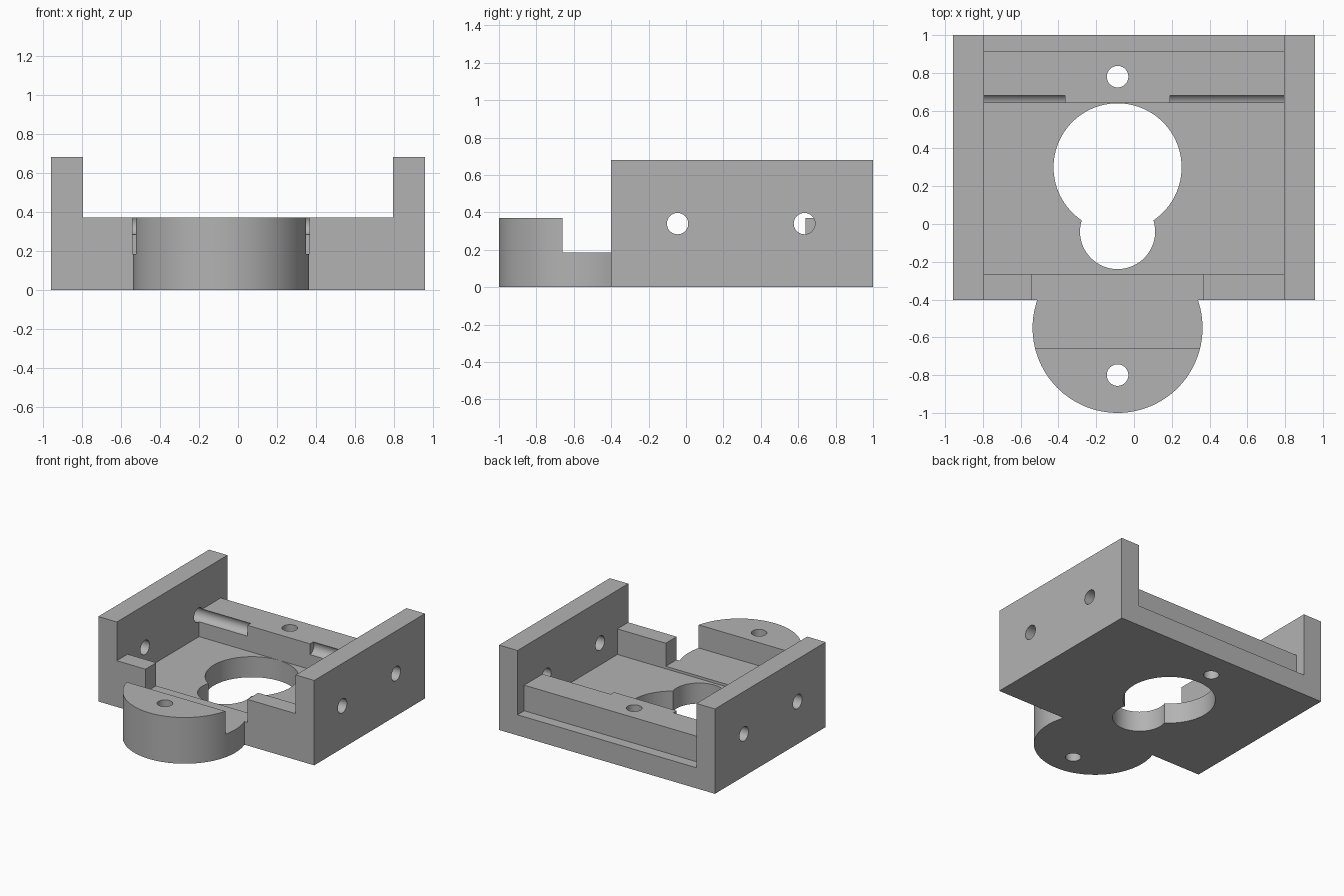
import bpy
import bmesh
import math

cube = bpy.data.objects.get("Cube")
if cube:
    bpy.data.objects.remove(cube, do_unlink=True)

# Main dimensions
HALF_W, INNER = 0.957, 0.793
FRONT, BACK = -0.402, 1.0
WALL_TOP, LEDGE_TOP, FLOOR, POCKET = 0.68, 0.37, 0.165, 0.185
AXIS = -0.087                      # x of the boss and bore axis
BOSS_Y, BOSS_R = -0.55, 0.45
SCREW_R = 0.057
FAR = 1.3                          # overshoot for the cutters

grey = bpy.data.materials.new("plain grey")
grey.use_nodes = True
grey.diffuse_color = (0.45, 0.45, 0.45, 1)
grey.node_tree.nodes["Principled BSDF"].inputs["Base Color"].default_value = (0.45, 0.45, 0.45, 1)


def add_object(name, bm):
    bmesh.ops.recalc_face_normals(bm, faces=bm.faces)
    mesh = bpy.data.meshes.new(name)
    bm.to_mesh(mesh)
    bm.free()
    obj = bpy.data.objects.new(name, mesh)
    bpy.context.collection.objects.link(obj)
    mesh.materials.append(grey)
    return obj


def extrude_outline(name, points, z0, z1):
    bm = bmesh.new()
    face = bm.faces.new([bm.verts.new((x, y, z0)) for x, y in points])
    top = bmesh.ops.extrude_face_region(bm, geom=[face])["geom"]
    verts = [v for v in top if isinstance(v, bmesh.types.BMVert)]
    bmesh.ops.translate(bm, verts=verts, vec=(0, 0, z1 - z0))
    return add_object(name, bm)


def box(name, x0, x1, y0, y1, z0, z1):
    return extrude_outline(name, [(x0, y0), (x1, y0), (x1, y1), (x0, y1)], z0, z1)


def upright_hole(name, y, r, sides):
    ring = [2 * math.pi * i / sides for i in range(sides)]
    return extrude_outline(name, [(AXIS + r * math.cos(a), y + r * math.sin(a)) for a in ring], -FAR, FAR)


def cross_hole(name, y, z, x0, x1):
    hole = upright_hole(name, 0, SCREW_R, 48)
    for v in hole.data.vertices:
        a, b, c = v.co
        v.co = (x1 if c > 0 else x0, y + b, z + a - AXIS)
    bm = bmesh.new()
    bm.from_mesh(hole.data)
    bmesh.ops.recalc_face_normals(bm, faces=bm.faces)
    bm.to_mesh(hole.data)
    bm.free()
    return hole


# Solid block with the round boss bulging out at the front
start = math.asin((FRONT - BOSS_Y) / BOSS_R)
steps = 72
outline = [(HALF_W, FRONT), (HALF_W, BACK), (-HALF_W, BACK), (-HALF_W, FRONT)]
for i in range(steps + 1):
    a = math.pi - start + (math.pi + 2 * start) * i / steps
    outline.append((AXIS + BOSS_R * math.cos(a), BOSS_Y + BOSS_R * math.sin(a)))
body = extrude_outline("mounting_bracket", outline, 0, WALL_TOP)

cutters = [
    # Space between the side walls, floor, rear step and boss pocket
    box("channel_cut", -INNER, INNER, -FAR, FAR, LEDGE_TOP, FAR),
    box("floor_cut", -INNER, INNER, -0.265, 0.64, FLOOR, FAR),
    box("rear_step_cut", -INNER, INNER, 0.915, FAR, FLOOR, FAR),
    box("boss_pocket_cut", AXIS - BOSS_R - 0.002, AXIS + BOSS_R + 0.002, -0.66, -0.25, POCKET, FAR),
    # Keyhole opening and upright screw holes
    upright_hole("large_bore", 0.3, 0.339, 96),
    upright_hole("small_bore", -0.04, 0.199, 64),
    upright_hole("rear_screw_hole", 0.78, SCREW_R, 48),
    upright_hole("boss_screw_hole", -0.8, SCREW_R, 48),
    # Cross holes in the walls; the rear pair runs on as grooves in the ledge
    cross_hole("front_cross_hole", -0.045, 0.34, -FAR, FAR),
    cross_hole("rear_left_groove", 0.633, 0.34, 0.19, FAR),
    cross_hole("rear_right_groove", 0.633, 0.34, -FAR, -0.365),
]

bpy.ops.object.select_all(action="DESELECT")
bpy.context.view_layer.objects.active = body
body.select_set(True)
for cutter in cutters:
    mod = body.modifiers.new(cutter.name, "BOOLEAN")
    mod.operation = "DIFFERENCE"
    mod.solver = "EXACT"
    mod.object = cutter
    bpy.ops.object.modifier_apply(modifier=mod.name)
    bpy.data.objects.remove(cutter, do_unlink=True)

bpy.ops.object.shade_smooth_by_angle(angle=math.radians(30))
